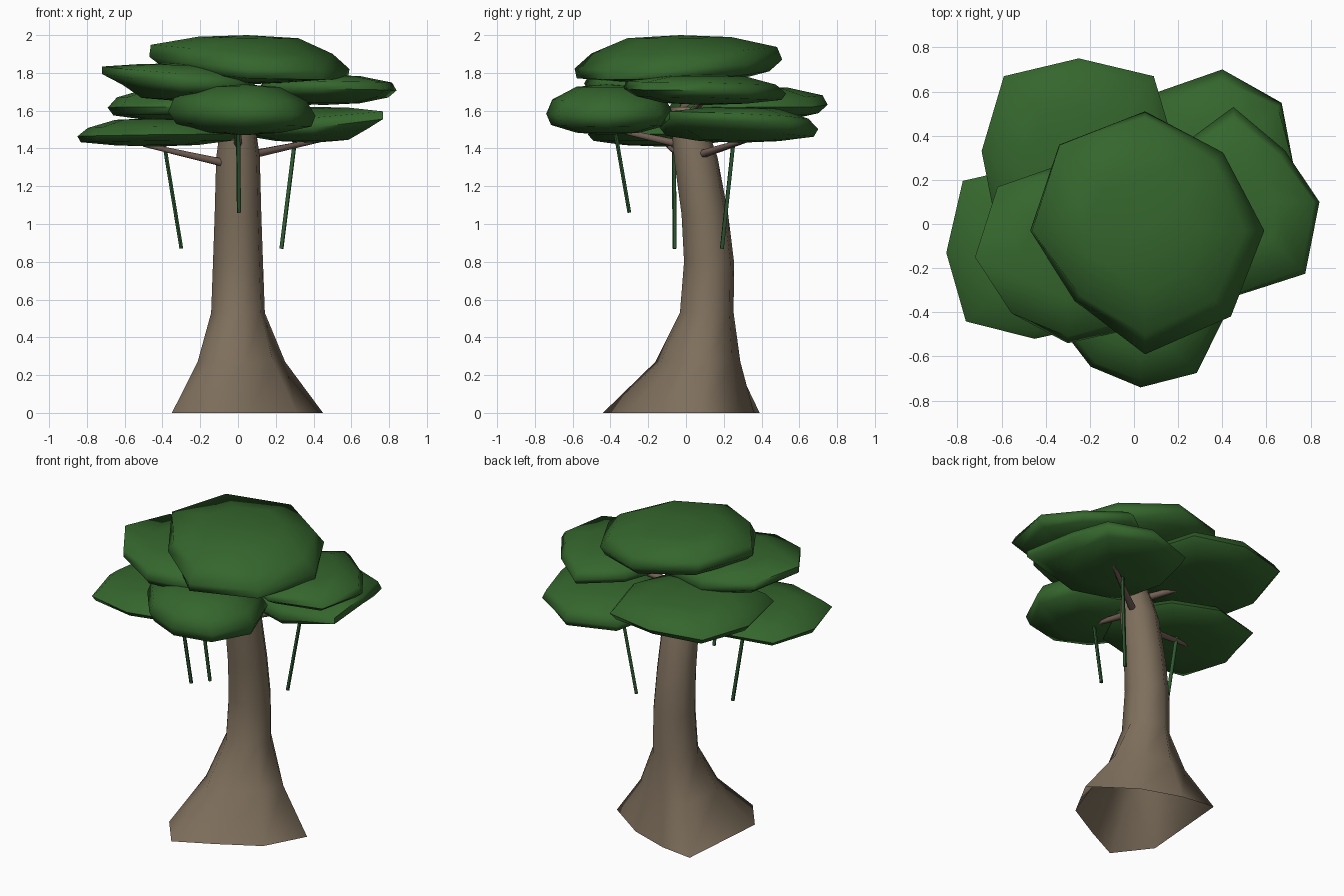
import bpy, bmesh, math
from mathutils import Vector

default_cube = bpy.data.objects.get("Cube")
if default_cube:
    bpy.data.objects.remove(default_cube, do_unlink=True)


def material(name, rgb):
    mat = bpy.data.materials.new(name)
    mat.use_nodes = True
    color = (*rgb, 1)
    mat.diffuse_color = color
    mat.node_tree.nodes["Principled BSDF"].inputs["Base Color"].default_value = color
    return mat


bark = material("bark_brown", (.21, .16, .108))
branch_bark = material("branch_brown", (.17, .115, .09))
leaf = material("leaf_green", (.035, .133, .026))
vine_green = material("vine_green", (.027, .1, .03))


def skin(name, rings, mat, start=None, end=None, sharp=60):
    """Bridge closed rings of points; optional pole points close the ends."""
    bm = bmesh.new()
    loops = [[bm.verts.new(p) for p in ring] for ring in rings]
    n = len(loops[0])
    for low, high in zip(loops, loops[1:]):
        for i in range(n):
            j = (i + 1) % n
            bm.faces.new((low[i], low[j], high[j], high[i]))
    for pole, loop in ((start, loops[0]), (end, loops[-1])):
        if pole is not None:
            tip = bm.verts.new(pole)
            for i in range(n):
                bm.faces.new((loop[i], loop[(i + 1) % n], tip))
    bmesh.ops.recalc_face_normals(bm, faces=bm.faces)
    mesh = bpy.data.meshes.new(name)
    bm.to_mesh(mesh)
    bm.free()
    mesh.materials.append(mat)
    obj = bpy.data.objects.new(name, mesh)
    bpy.context.collection.objects.link(obj)
    bpy.ops.object.select_all(action='DESELECT')
    obj.select_set(True)
    bpy.context.view_layer.objects.active = obj
    bpy.ops.object.shade_smooth_by_angle(angle=math.radians(sharp))


def rod(name, a, b, r_start, r_end, mat, sides=6):
    """Tapered round rod between two points."""
    a, b = Vector(a), Vector(b)
    turn = (b - a).to_track_quat('Z', 'Y')
    rings = []
    for center, r in ((a, r_start), (b, r_end)):
        angles = [math.tau * i / sides for i in range(sides)]
        rings.append([center + turn @ Vector((r * math.cos(t), r * math.sin(t), 0))
                      for t in angles])
    skin(name, rings, mat, a, b)


# Trunk: irregular flared foot blending into a leaning round stem, open below
foot = [(.45, .08), (.18, .27), (-.08, .36), (-.3, .39),
        (-.35, -.22), (-.18, -.44), (.06, -.32), (.31, -.18)]
stem = [  # height, centre y, radius, share of the foot shape
    (0, .11, .14, 1), (.27, .11, .14, .36), (.53, .11, .145, 0),
    (.8, .122, .135, 0), (1.05, .1, .126, 0), (1.35, .052, .118, 0),
    (1.48, .025, .1, 0), (1.62, -.01, .075, 0)]
trunk_rings = []
for z, cy, r, share in stem:
    ring = []
    for i, (fx, fy) in enumerate(foot):
        t = math.tau * i / len(foot) + .2
        ring.append((share * fx + (1 - share) * r * math.cos(t),
                     share * fy + (1 - share) * (cy + r * math.sin(t)), z))
    trunk_rings.append(ring)
skin("trunk", trunk_rings, bark, end=(0, -.01, 1.62), sharp=80)

# Branches
for name, a, b, thick in (
        ("left_low_branch", (-.06, .02, 1.32), (-.5, -.1, 1.42), .024),
        ("right_low_branch", (.06, .07, 1.365), (.46, .34, 1.45), .024),
        ("front_branch", (0, -.02, 1.42), (0, -.42, 1.51), .024),
        ("right_high_branch", (.02, 0, 1.56), (.45, .1, 1.66), .026),
        ("back_branch", (-.02, .02, 1.5), (-.3, .3, 1.61), .024),
        ("top_branch", (0, -.01, 1.55), (.05, .05, 1.8), .045)):
    rod(name, a, b, thick, thick / 2, branch_bark)

# Hanging vines
for name, a, b in (
        ("left_vine", (-.395, -.065, 1.45), (-.3, -.06, .87)),
        ("front_vine", (0, -.38, 1.52), (.005, -.3, 1.06)),
        ("right_vine", (.305, .255, 1.47), (.23, .19, .87))):
    rod(name, a, b, .011, .011, vine_green)


# Foliage pads: reach in eight compass directions, in hundredths, and the
# height of the rim there, in percent; a low rim gives a long upper slope
PAD_PROFILE = ((.5, .05, 0), (.92, .2, -.6), (1, .42, 0), (.9, .7, .6), (.5, .95, 0))


def foliage(name, x, y, bottom, top, reach, rim):
    rings = []
    for scale, level, slope in PAD_PROFILE:
        ring = []
        for i, (r, height) in enumerate(zip(reach, rim)):
            t = math.tau * i / len(reach)
            shift = height / 100 - .42
            d = min(scale + slope * shift, 1) * r / 100
            ring.append((x + d * math.cos(t), y + d * math.sin(t),
                         bottom + (top - bottom) * (level + shift * scale ** 3)))
        rings.append(ring)
    skin(name, rings, leaf, (x, y, bottom), (x, y, top), sharp=75)


foliage("crown_foliage", .05, -.03, 1.74, 2.0,
        (54, 50, 54, 55, 52, 45, 56, 55), (31, 40, 50, 58, 56, 46, 32, 28))
foliage("left_high_foliage", -.3, -.15, 1.65, 1.85,
        (40, 45, 43, 45, 42, 36, 39, 45), (38, 38, 45, 60, 72, 60, 46, 40))
foliage("right_high_foliage", .45, .1, 1.63, 1.79,
        (39, 33, 43, 35, 35, 40, 43, 46), (48, 42, 38, 42, 45, 52, 54, 50))
foliage("front_foliage", .03, -.42, 1.47, 1.74,
        (38, 40, 35, 40, 40, 32, 32, 36), (38, 40, 42, 42, 46, 44, 42, 40))
foliage("right_low_foliage", .4, .28, 1.43, 1.62,
        (32, 38, 42, 44, 40, 45, 42, 52), (58, 48, 38, 38, 42, 42, 42, 66))
foliage("back_foliage", -.25, .33, 1.54, 1.73,
        (44, 48, 42, 48, 44, 52, 42, 45), (42, 42, 48, 44, 40, 42, 42, 42))
foliage("left_low_foliage", -.45, -.13, 1.41, 1.56,
        (47, 40, 40, 46, 40, 44, 39, 45), (44, 44, 44, 42, 36, 38, 42, 44))
